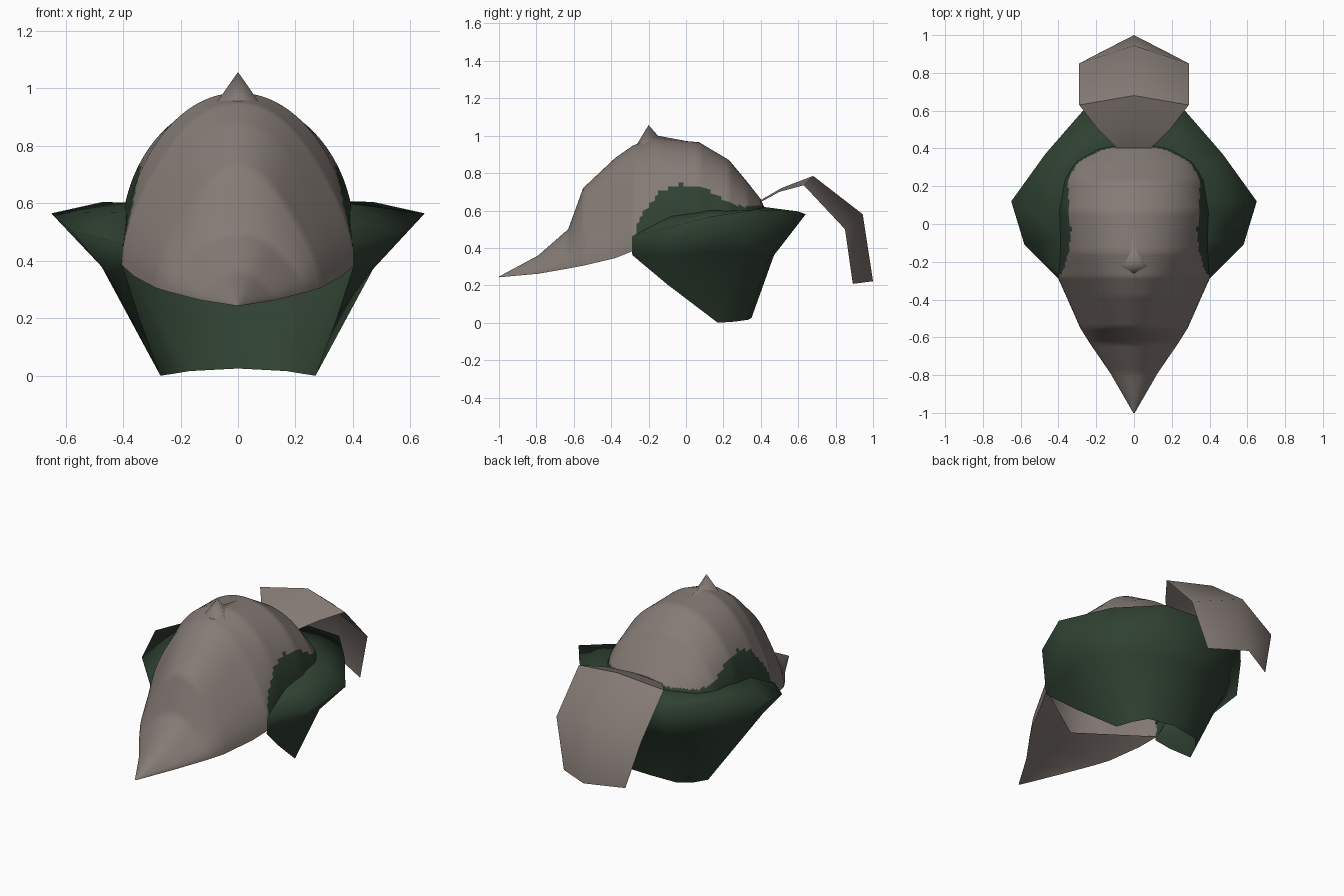
import bpy, math

if "Cube" in bpy.data.objects:
    bpy.data.objects.remove(bpy.data.objects["Cube"])

def material(name, col):
    m = bpy.data.materials.new(name)
    m.diffuse_color = (*col, 1)
    m.use_nodes = True
    m.node_tree.nodes["Principled BSDF"].inputs["Base Color"].default_value = m.diffuse_color
    return m

GREY = material("warm_grey", (0.235, 0.198, 0.178))
GREEN = material("dark_green", (0.028, 0.052, 0.031))

def make(name, verts, faces, mats, angle=50):
    me = bpy.data.meshes.new(name)
    me.from_pydata(verts, [], faces)
    me.validate()
    ob = bpy.data.objects.new(name, me)
    bpy.context.collection.objects.link(ob)
    for m in mats:
        me.materials.append(m)
    bpy.ops.object.select_all(action='DESELECT')
    ob.select_set(True)
    bpy.context.view_layer.objects.active = ob
    bpy.ops.object.mode_set(mode='EDIT')
    bpy.ops.mesh.select_all(action='SELECT')
    bpy.ops.mesh.remove_doubles(threshold=0.0005)
    bpy.ops.object.mode_set(mode='OBJECT')
    bpy.ops.object.shade_smooth_by_angle(angle=math.radians(angle))
    return ob

def grid(rows, flip=False):
    n = len(rows[0])
    verts = [p for r in rows for p in r]
    faces = []
    for i in range(len(rows) - 1):
        for j in range(n - 1):
            a = i * n + j
            f = (a, a + 1, a + n + 1, a + n)
            faces.append(f[::-1] if flip else f)
    return verts, faces

def mirrored(row):
    """Half row ending on the centre line -> full row."""
    return row + [(-x, y, z) for x, y, z in row[-2::-1]]

def lerp_table(table, t):
    for a, b in zip(table, table[1:]):
        if t <= b[0]:
            k = max(0, (t - a[0]) / (b[0] - a[0]))
            return [p + (q - p) * k for p, q in zip(a, b)]
    return table[-1]

# Crown and pointed bill: arch sections (y, half width, base z, top z, edge flare)
stations = [
    (-1.0, 0.004, 0.243, 0.247, 0.1), (-0.79, 0.125, 0.262, 0.36, 0.2),
    (-0.63, 0.235, 0.29, 0.50, 0.22), (-0.55, 0.285, 0.305, 0.72, 0.22),
    (-0.38, 0.36, 0.345, 0.88, 0.18), (-0.28, 0.405, 0.385, 0.95, 0.15),
    (-0.15, 0.395, 0.46, 0.985, 0.04), (0.07, 0.405, 0.48, 0.965, 0),
    (0.23, 0.385, 0.48, 0.87, 0), (0.33, 0.34, 0.48, 0.75, 0),
    (0.40, 0.25, 0.48, 0.66, 0), (0.44, 0.10, 0.48, 0.57, 0)]
SEG, SUB = 64, 8
rows = []
for s, e in zip(stations, stations[1:]):
    for k in range(SUB):
        y, w, b, t, f = [u + (v - u) * k / SUB for u, v in zip(s, e)]
        row = []
        for j in range(SEG + 1):
            a = math.pi * j / SEG
            c = abs(math.cos(a))
            x = w * ((1 - f) * c + f * c ** 8)
            row.append((math.copysign(x, math.cos(a)), y,
                        b + (t - b) * max(0, math.sin(a))))
        rows.append(row)
crown = make("crown_and_bill", *grid(rows, True), [GREY, GREEN], 70)

# Green side patches: everything below a curve that varies along the crown
patch = [(-0.28, 0.46), (-0.24, 0.58), (-0.15, 0.69), (-0.03, 0.745),
         (0.1, 0.72), (0.2, 0.66), (0.3, 0.62), (0.5, 0.64)]
for f in crown.data.polygons:
    c = f.center
    if c.y > -0.28 and c.z < lerp_table(patch, c.y)[1]:
        f.material_index = 1

# Underside of the bill, ending in a notch towards the crown opening
under = []
for y, w, b, t, f in stations[:6]:
    k = (y + 1) / 0.72
    under.append(mirrored([(w, y, b), (0, -1 + 0.45 * k, 0.245 + 0.135 * k)]))
make("bill_underside", *grid(under), [GREY], 40)

# Small spike on top of the crown with a ridge fading backwards
spike = [(0, -0.2, 1.057), (0, -0.15, 1.0), (0, 0.03, 0.966),
         (0.075, -0.225, 0.95), (-0.075, -0.225, 0.95), (0, -0.262, 0.955)]
make("top_spike", spike, [(5, 3, 0), (3, 1, 0), (3, 2, 1),
                          (4, 5, 0), (1, 4, 0), (2, 4, 1)], [GREY], 120)

# Neck guard: lower edge, waist, flared rim and the brim rising to the crown
rim = [(0.40, -0.29, 0.46), (0.58, -0.11, 0.505), (0.65, 0.12, 0.565),
       (0.47, 0.37, 0.605), (0.27, 0.60, 0.595), (0, 0.64, 0.58)]
waist = [(0.40, -0.29, 0.375), (0.455, -0.10, 0.355), (0.475, 0.12, 0.38),
         (0.38, 0.32, 0.37), (0.20, 0.45, 0.36), (0, 0.47, 0.36)]
hem = [(0.395, -0.285, 0.36), (0.345, -0.10, 0.205), (0.27, 0.17, 0.0),
       (0.23, 0.26, 0.006), (0.17, 0.33, 0.016), (0, 0.35, 0.025)]
inner = [(0.385, -0.27, 0.465), (0.385, -0.08, 0.57), (0.385, 0.12, 0.60),
         (0.34, 0.28, 0.60), (0.2, 0.39, 0.61), (0, 0.41, 0.62)]
make("neck_guard", *grid([mirrored(r) for r in (hem, waist, rim, inner)]),
     [GREEN], 175)

# Drooping rear flap with a raised centre line
flap = [[(0.08, 0.39, 0.64), (0, 0.39, 0.65)],
        [(0.19, 0.50, 0.70), (0, 0.51, 0.72)],
        [(0.29, 0.63, 0.735), (0, 0.68, 0.785)],
        [(0.29, 0.85, 0.50), (0, 0.945, 0.58)],
        [(0.21, 0.892, 0.208), (0, 1.0, 0.222)]]
make("rear_flap", *grid([mirrored(r) for r in flap], True), [GREY], 60)
